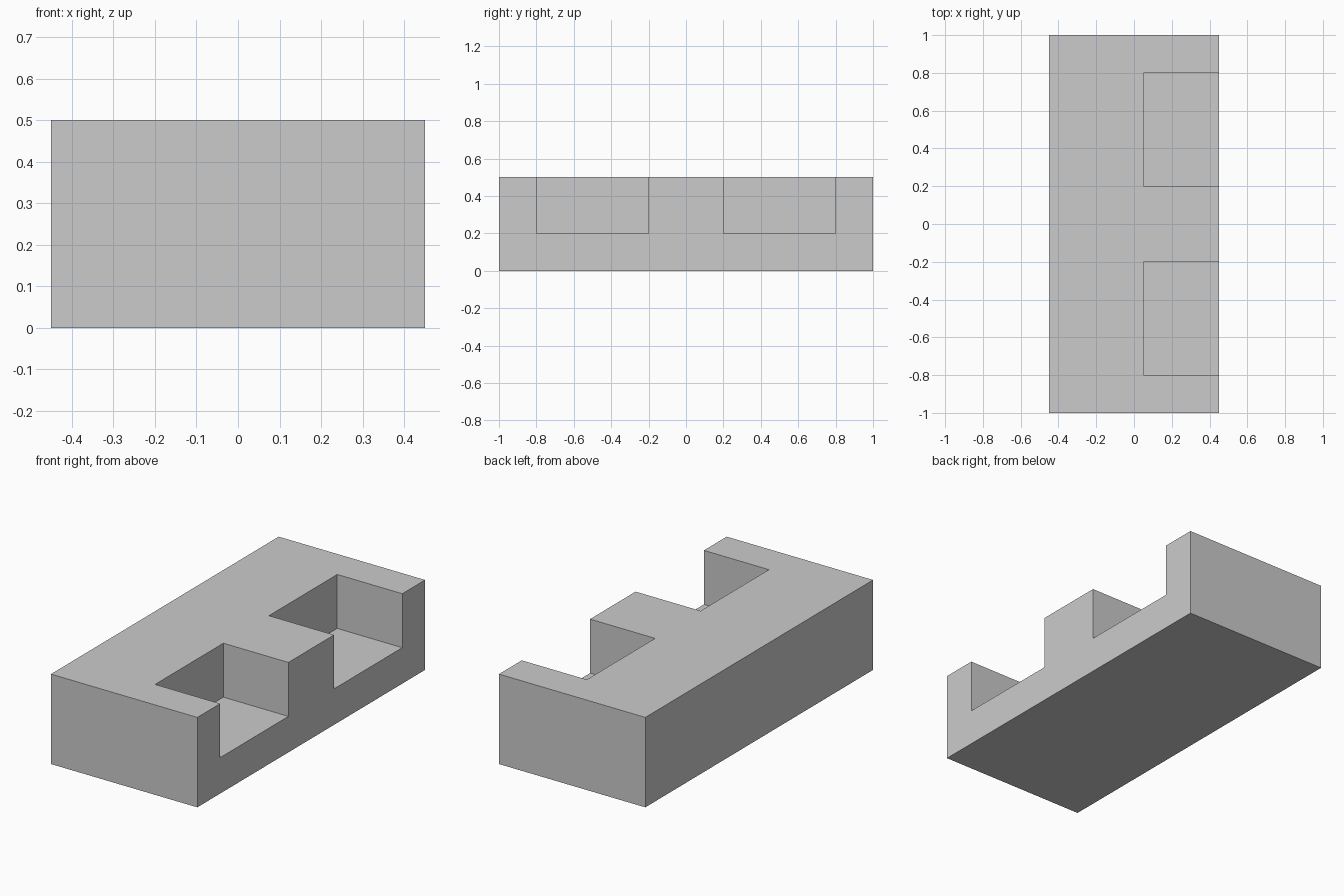
import bpy
import bmesh

cube = bpy.data.objects.get("Cube")
if cube:
    bpy.data.objects.remove(cube, do_unlink=True)

grey = bpy.data.materials.new("light_grey")
grey.use_nodes = True
colour = (0.6, 0.6, 0.6, 1)
grey.diffuse_color = colour
grey.node_tree.nodes["Principled BSDF"].inputs["Base Color"].default_value = colour

HALF_WIDTH, HEIGHT = 0.45, 0.5
POCKET_X, POCKET_Z = 0.05, 0.2
POCKETS = [(-0.8, -0.2), (0.2, 0.8)]

# Grid lines along each axis, so pockets line up with whole cells
xs = [-HALF_WIDTH, POCKET_X, HALF_WIDTH]
ys = [-1, *POCKETS[0], *POCKETS[1], 1]
zs = [0, POCKET_Z, HEIGHT]


def is_solid(i, j, k):
    """A cell is solid inside the block unless it is one of the pockets."""
    inside = 0 <= i < len(xs) - 1 and 0 <= j < len(ys) - 1 and 0 <= k < len(zs) - 1
    return inside and not (i == 1 and k == 1 and j in (1, 3))


# Block with two open pockets: a face wherever solid meets empty
bm = bmesh.new()
verts = {}


def corner(index):
    if index not in verts:
        i, j, k = index
        verts[index] = bm.verts.new((xs[i], ys[j], zs[k]))
    return verts[index]


for i in range(len(xs) - 1):
    for j in range(len(ys) - 1):
        for k in range(len(zs) - 1):
            if not is_solid(i, j, k):
                continue
            for axis in range(3):
                for side in (0, 1):
                    neighbour = [i, j, k]
                    neighbour[axis] += 2 * side - 1
                    if is_solid(*neighbour):
                        continue
                    u, v = (axis + 1) % 3, (axis + 2) % 3
                    loop = []
                    for du, dv in ((0, 0), (1, 0), (1, 1), (0, 1)):
                        index = [i, j, k]
                        index[axis] += side
                        index[u] += du
                        index[v] += dv
                        loop.append(corner(tuple(index)))
                    bm.faces.new(loop if side else loop[::-1])

# Merge coplanar cells into clean flat faces
bmesh.ops.dissolve_limit(bm, angle_limit=0.01, verts=bm.verts[:], edges=bm.edges[:])
bmesh.ops.recalc_face_normals(bm, faces=bm.faces[:])

mesh = bpy.data.meshes.new("pocketed_block")
bm.to_mesh(mesh)
bm.free()
mesh.materials.append(grey)
block = bpy.data.objects.new("pocketed_block", mesh)
bpy.context.collection.objects.link(block)
